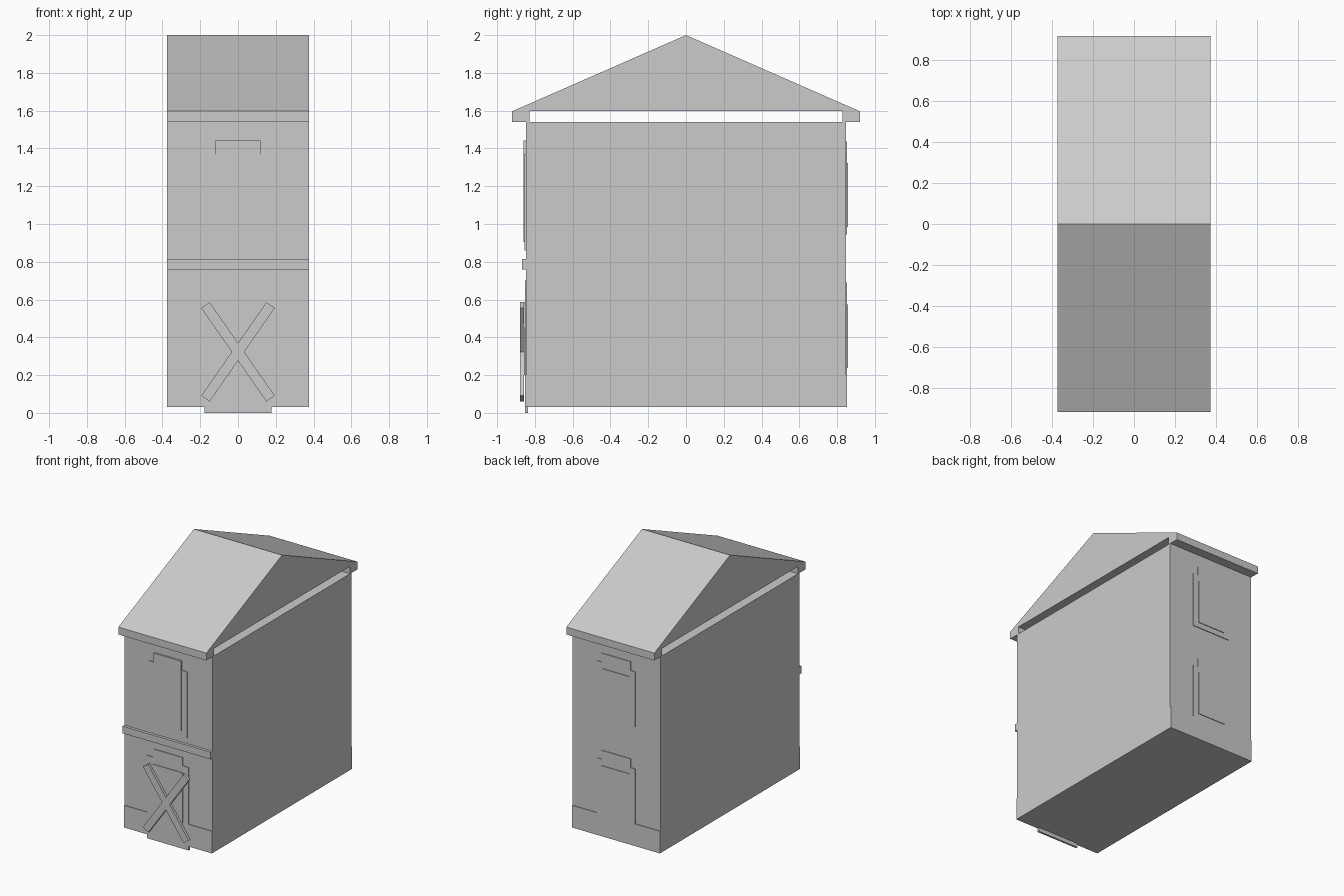
import bpy, bmesh, math
from mathutils import Matrix, Vector

if "Cube" in bpy.data.objects:
    bpy.data.objects.remove(bpy.data.objects["Cube"])

grey = bpy.data.materials.new("plain grey")
grey.diffuse_color = (0.6, 0.6, 0.6, 1)
grey.use_nodes = True
grey.node_tree.nodes["Principled BSDF"].inputs["Base Color"].default_value = grey.diffuse_color

HALF = 0.375   # half width of the house
WALL = 0.847   # front and back wall distance


def finish(name, bm):
    bmesh.ops.recalc_face_normals(bm, faces=bm.faces)
    me = bpy.data.meshes.new(name)
    bm.to_mesh(me)
    bm.free()
    me.materials.append(grey)
    ob = bpy.data.objects.new(name, me)
    bpy.context.collection.objects.link(ob)
    return ob


def box(name, x, y, z):
    """Box from (min, max) ranges."""
    bm = bmesh.new()
    size = [r[1] - r[0] for r in (x, y, z)]
    mid = [(r[1] + r[0]) / 2 for r in (x, y, z)]
    bmesh.ops.create_cube(bm, size=1, matrix=Matrix.Translation(mid) @ Matrix.Diagonal((*size, 1)))
    return finish(name, bm)


def plate(name, side, half_w, z0, z1, out, inner=WALL - 0.01):
    """Raised plate on the front (side -1) or back (side 1) wall."""
    y = sorted((side * inner, side * out))
    return box(name, (-half_w, half_w), y, (z0, z1))


# main walls
box("house_body", (-HALF, HALF), (-WALL, WALL), (0.03, 1.54))

# gabled roof, ridge running side to side
bm = bmesh.new()
tri = [bm.verts.new((-HALF, y, z)) for y, z in ((-0.92, 1.597), (0.92, 1.597), (0, 2))]
face = bm.faces.new(tri)
ext = bmesh.ops.extrude_face_region(bm, geom=[face], use_keep_orig=True)
bmesh.ops.translate(bm, vec=Vector((2 * HALF, 0, 0)),
                    verts=[g for g in ext["geom"] if isinstance(g, bmesh.types.BMVert)])
finish("roof", bm)

# eaves and base course on both ends
for side, end in ((-1, "front"), (1, "back")):
    plate(end + "_eave", side, HALF, 1.54, 1.597, 0.92, 0.828)
    plate(end + "_base_course", side, HALF, 0.03, 0.2, 0.853)

# band between the floors
plate("front_floor_band", -1, HALF, 0.76, 0.815, 0.868)

# two back windows
for floor, z in (("lower", 0.197), ("upper", 0.945)):
    plate(floor + "_back_window_frame", 1, 0.163, z, z + 0.425, 0.853)
    plate(floor + "_back_window_lintel", 1, 0.123, z + 0.425, z + 0.493, 0.853)
    plate(floor + "_back_window_pane", 1, 0.118, z + 0.04, z + 0.378, 0.858)

# upper front window with tall shutter
plate("upper_front_window_frame", -1, 0.163, 0.86, 1.37, 0.854)
plate("upper_front_shutter", -1, 0.118, 0.905, 1.443, 0.86)

# front door
plate("door_frame", -1, 0.178, 0.0, 0.637, 0.853)
plate("door_lintel", -1, 0.123, 0.637, 0.7, 0.853)
plate("door_panel", -1, 0.13, 0.2, 0.585, 0.858)

# crossed boards nailed over the door
for i, s in enumerate((-1, 1)):
    bm = bmesh.new()
    m = (Matrix.Translation((0, -0.868, 0.323))
         @ Matrix.Rotation(s * math.atan2(0.495, 0.345), 4, 'Y')
         @ Matrix.Diagonal((0.603, 0.02, 0.054, 1)))
    bmesh.ops.create_cube(bm, size=1, matrix=m)
    finish("door_board_%d" % (i + 1), bm)
